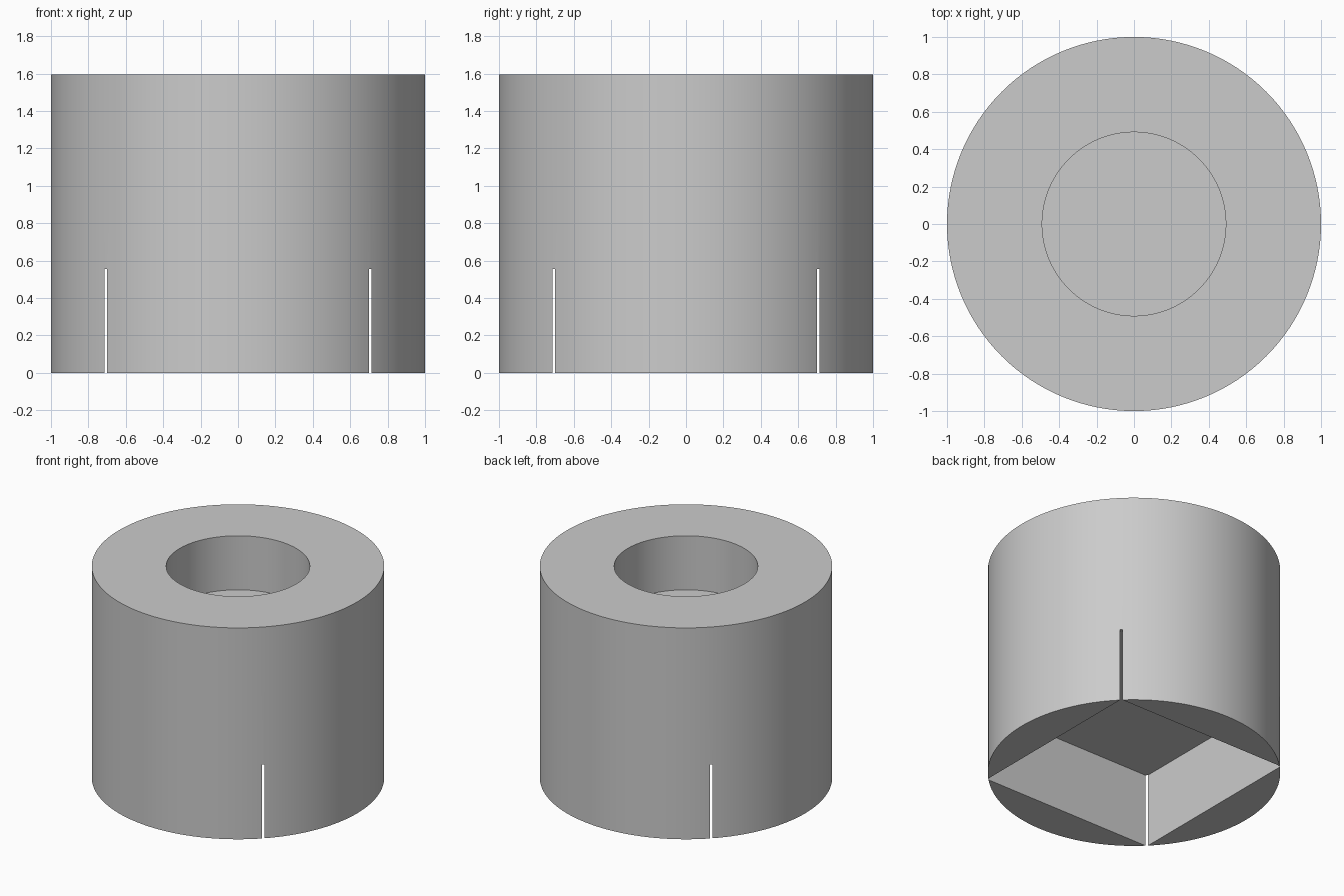
import bpy
import math

HEIGHT = 1.595
POCKET_HALF = 0.713    # slightly wider than the inscribed square, so its corners break through the wall
POCKET_TOP = 0.556
BORE_RADIUS = 0.491
BORE_FLOOR = 1.187
MARGIN = 0.1           # how far cutters overshoot the body

cube = bpy.data.objects.get("Cube")
if cube:
    bpy.data.objects.remove(cube, do_unlink=True)

grey = bpy.data.materials.new("plain_grey")
grey.use_nodes = True
colour = (0.6, 0.6, 0.6, 1)
grey.diffuse_color = colour
grey.node_tree.nodes["Principled BSDF"].inputs["Base Color"].default_value = colour


def cylinder(name, radius, bottom, top):
    bpy.ops.mesh.primitive_cylinder_add(vertices=128, radius=radius, depth=top - bottom,
                                        location=(0, 0, (bottom + top) / 2))
    obj = bpy.context.object
    obj.name = name
    obj.data.materials.append(grey)
    return obj


def box(name, half, bottom, top):
    bpy.ops.mesh.primitive_cube_add(size=1, location=(0, 0, (bottom + top) / 2))
    obj = bpy.context.object
    obj.name = name
    obj.scale = (2 * half, 2 * half, top - bottom)
    bpy.ops.object.transform_apply(location=False, rotation=False, scale=True)
    obj.data.materials.append(grey)
    return obj


def cut(body, cutter):
    mod = body.modifiers.new("cut", 'BOOLEAN')
    mod.operation = 'DIFFERENCE'
    mod.solver = 'EXACT'
    mod.object = cutter
    bpy.context.view_layer.objects.active = body
    bpy.ops.object.modifier_apply(modifier=mod.name)
    bpy.data.objects.remove(cutter, do_unlink=True)


# Round body with a blind bore on top and a square pocket underneath
body = cylinder("round_socket_body", 1, 0, HEIGHT)
cut(body, cylinder("bore_cutter", BORE_RADIUS, BORE_FLOOR, HEIGHT + MARGIN))
cut(body, box("pocket_cutter", POCKET_HALF, -MARGIN, POCKET_TOP))

# Smooth walls, sharp rims
bpy.ops.object.select_all(action='DESELECT')
body.select_set(True)
bpy.context.view_layer.objects.active = body
bpy.ops.object.shade_smooth_by_angle(angle=math.radians(30))
